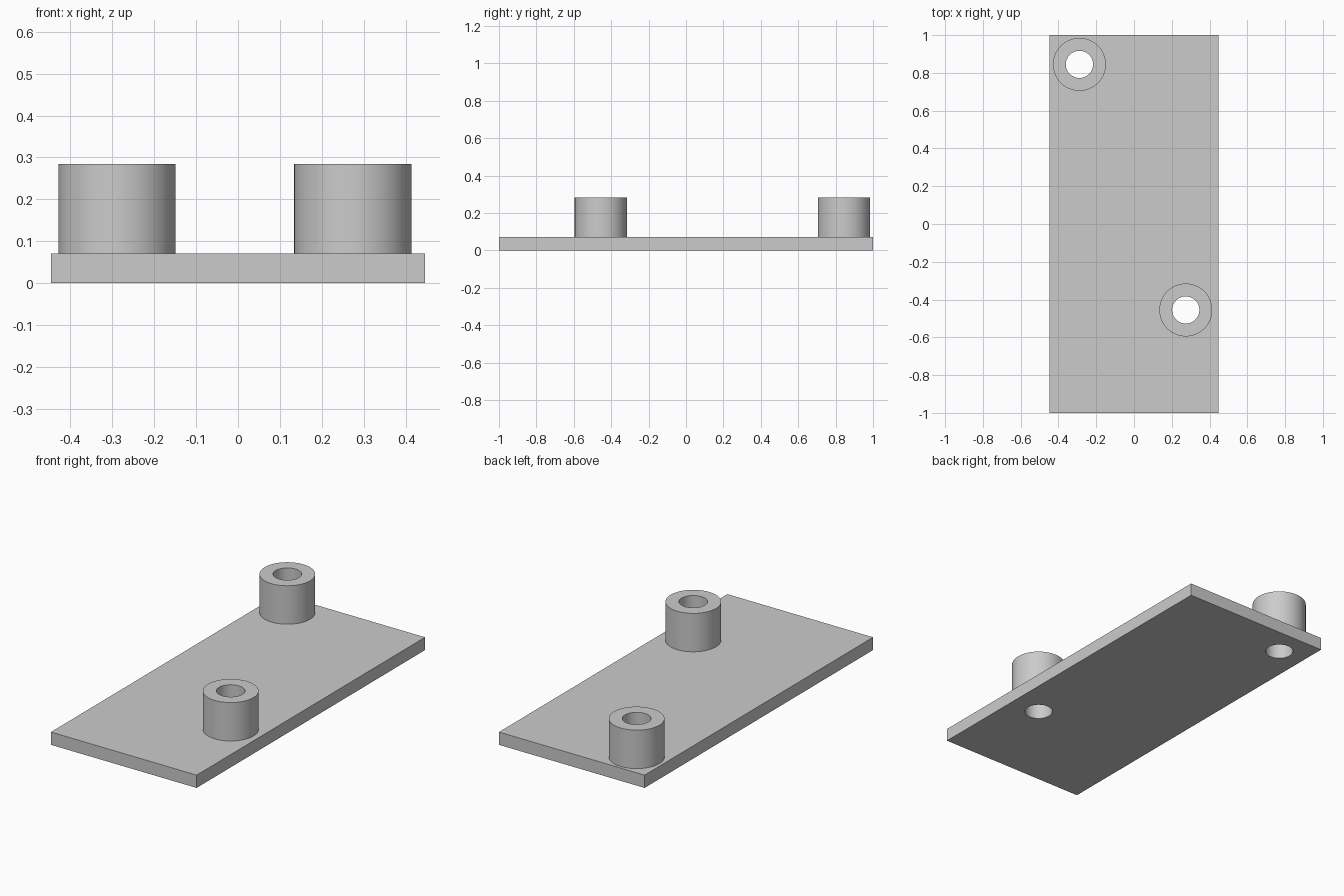
import bpy
import bmesh
from math import cos, sin, tau, radians

WIDTH, LENGTH, THICK, TOP = 0.893, 2.0, 0.071, 0.284
OUTER, BORE, SIDES = 0.14, 0.072, 64
BOSSES = {"back_right_boss": (-0.289, 0.845), "front_left_boss": (0.274, -0.455)}

if "Cube" in bpy.data.objects:
    bpy.data.objects.remove(bpy.data.objects["Cube"], do_unlink=True)

grey = bpy.data.materials.new("plain_grey")
grey.use_nodes = True
colour = (0.6, 0.6, 0.6, 1)
grey.diffuse_color = colour
grey.node_tree.nodes["Principled BSDF"].inputs["Base Color"].default_value = colour


def select_only(obj):
    bpy.ops.object.select_all(action='DESELECT')
    obj.select_set(True)
    bpy.context.view_layer.objects.active = obj


def add_boss(name, x, y):
    """Tube standing on the plate, turned from a three-edge profile."""
    bm = bmesh.new()
    profile = [(OUTER, THICK), (OUTER, TOP), (BORE, TOP), (BORE, THICK)]
    rings = [[bm.verts.new((r * cos(tau * i / SIDES), r * sin(tau * i / SIDES), z))
              for i in range(SIDES)] for r, z in profile]
    for low, high in zip(rings, rings[1:]):
        for i in range(SIDES):
            j = (i + 1) % SIDES
            bm.faces.new((low[i], low[j], high[j], high[i]))
    mesh = bpy.data.meshes.new(name)
    bm.to_mesh(mesh)
    bm.free()
    mesh.materials.append(grey)
    boss = bpy.data.objects.new(name, mesh)
    boss.location = (x, y, 0)
    bpy.context.collection.objects.link(boss)
    select_only(boss)
    bpy.ops.object.shade_smooth_by_angle(angle=radians(30))


def drill(target, x, y):
    """Cut a round through hole in the target."""
    bpy.ops.mesh.primitive_cylinder_add(vertices=SIDES, radius=BORE, depth=1,
                                        location=(x, y, 0))
    cutter = bpy.context.object
    cutter.hide_render = True
    cutter.data.materials.append(grey)
    hole = target.modifiers.new("bore", 'BOOLEAN')
    hole.operation = 'DIFFERENCE'
    hole.solver = 'EXACT'
    hole.object = cutter
    select_only(target)
    bpy.ops.object.modifier_apply(modifier=hole.name)
    bpy.data.objects.remove(cutter, do_unlink=True)


# Base plate
bpy.ops.mesh.primitive_cube_add(size=1, location=(0, 0, THICK / 2))
plate = bpy.context.object
plate.name = "base_plate"
plate.scale = (WIDTH, LENGTH, THICK)
bpy.ops.object.transform_apply(location=False, rotation=False, scale=True)
plate.data.materials.append(grey)

# Hollow bosses, each bored through the plate
for name, (x, y) in BOSSES.items():
    drill(plate, x, y)
    add_boss(name, x, y)

select_only(plate)
bpy.ops.object.shade_smooth_by_angle(angle=radians(30))
